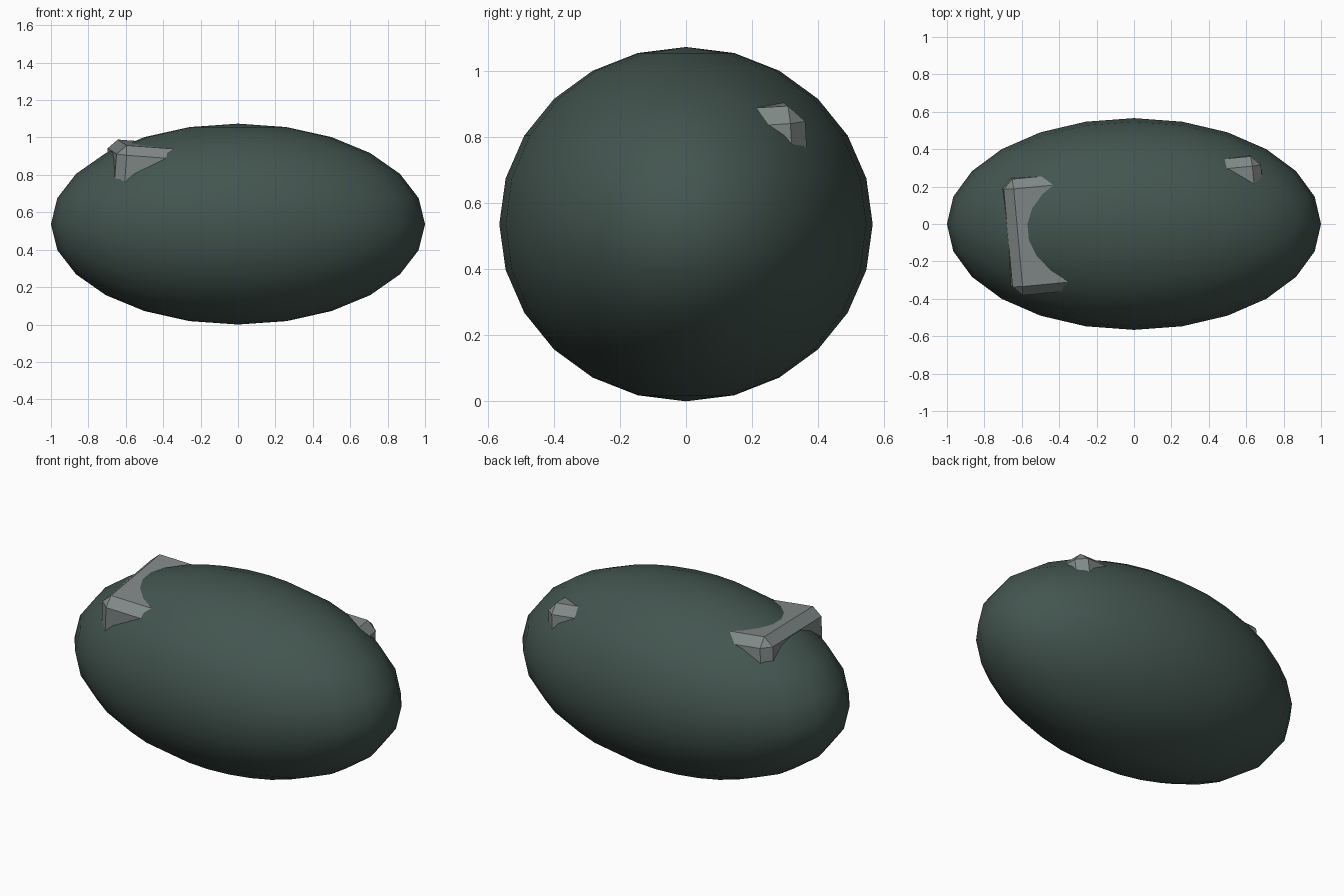
import bpy, math

if "Cube" in bpy.data.objects:
    bpy.data.objects.remove(bpy.data.objects["Cube"])

def material(name, rgb):
    m = bpy.data.materials.new(name)
    m.diffuse_color = (*rgb, 1)
    m.use_nodes = True
    m.node_tree.nodes["Principled BSDF"].inputs["Base Color"].default_value = m.diffuse_color
    return m

dark_green = material("dark green grey", (0.056, 0.09, 0.079))
light_grey = material("light stone grey", (0.22, 0.255, 0.248))

# smooth ellipsoid shell, 15 degree facets
bpy.ops.mesh.primitive_uv_sphere_add(segments=24, ring_count=12, radius=1,
                                     location=(0, 0, 0.537))
shell = bpy.context.object
shell.name = "ellipsoid_shell"
shell.scale = (1.0, 0.566, 0.537)
bpy.ops.object.transform_apply(location=False, rotation=False, scale=True)
bpy.ops.object.shade_smooth()
shell.data.materials.append(dark_green)

# tilted chamfered block inside the shell; only its high corners break through
bpy.ops.mesh.primitive_cube_add(size=1, location=(0.0, 0.0, 0.69),
                                rotation=(0.06, 0.073, 0.095))
block = bpy.context.object
block.name = "embedded_block"
block.scale = (1.385, 0.625, 0.475)
bpy.ops.object.transform_apply(location=False, rotation=False, scale=True)
bevel = block.modifiers.new("chamfer", 'BEVEL')
bevel.width = 0.05
bevel.segments = 1
block.data.materials.append(light_grey)
